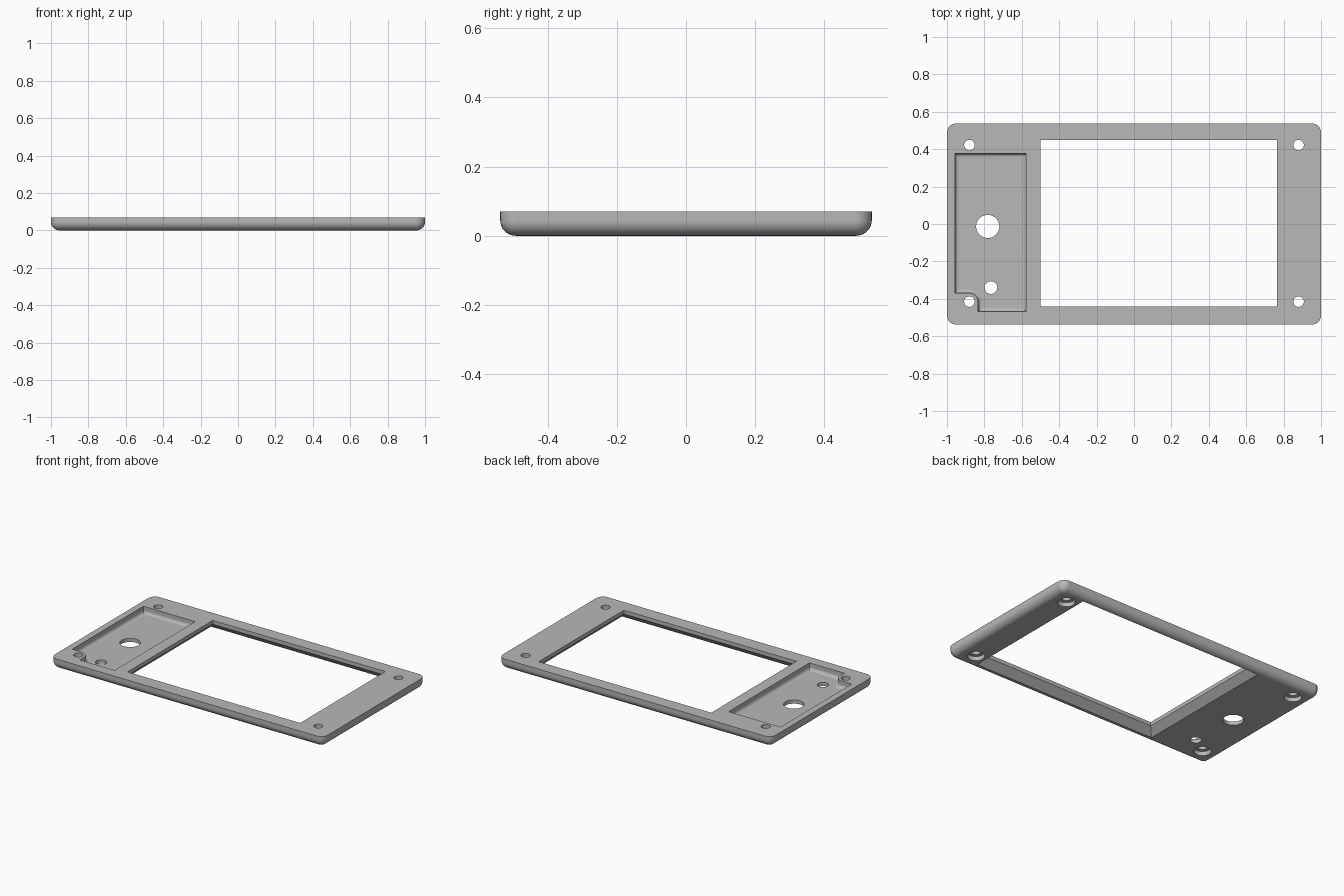
import bpy
import bmesh
from math import sin, cos, pi, radians

cube = bpy.data.objects.get("Cube")
if cube:
    bpy.data.objects.remove(cube)

HEIGHT = 0.07
grey = bpy.data.materials.new("plain grey")
grey.use_nodes = True
colour = (0.48, 0.48, 0.48, 1)
grey.diffuse_color = colour
grey.node_tree.nodes["Principled BSDF"].inputs["Base Color"].default_value = colour


def arc(cx, cy, r, start, end, steps):
    return [(cx + r * cos(radians(start + (end - start) * k / steps)),
             cy + r * sin(radians(start + (end - start) * k / steps)))
            for k in range(steps + 1)]


def circle(cx, cy, r):
    return arc(cx, cy, r, 0, 360, 40)[:-1]


def rectangle(x0, x1, y0, y1, grow=0):
    return [(x0 - grow, y0 - grow), (x1 + grow, y0 - grow),
            (x1 + grow, y1 + grow), (x0 - grow, y1 + grow)]


def rounded_rectangle(hx, hy, r):
    points = []
    for sx, sy, start in ((1, 1, 0), (-1, 1, 90), (-1, -1, 180), (1, -1, 270)):
        points += arc(sx * (hx - r), sy * (hy - r), r, start, start + 90, 8)
    return points


def loft(name, layers):
    """Solid through stacked outlines, given as (z, points) from low to high."""
    bm = bmesh.new()
    rings = [[bm.verts.new((x, y, z)) for x, y in pts] for z, pts in layers]
    for low, high in zip(rings, rings[1:]):
        for k in range(len(low)):
            n = (k + 1) % len(low)
            bm.faces.new((low[k], low[n], high[n], high[k]))
    bm.faces.new(rings[0][::-1])
    bm.faces.new(rings[-1])
    bmesh.ops.recalc_face_normals(bm, faces=bm.faces)
    mesh = bpy.data.meshes.new(name)
    bm.to_mesh(mesh)
    bm.free()
    mesh.materials.append(grey)
    obj = bpy.data.objects.new(name, mesh)
    bpy.context.collection.objects.link(obj)
    return obj


def fillet(r, steps=8):
    """Inset and height pairs of a quarter round, from flat to upright."""
    return [(r * (1 - sin(a)), r * (1 - cos(a)))
            for a in (pi / 2 * k / steps for k in range(steps + 1))]


# Plate with a rounded underside edge
layers = [(z, rounded_rectangle(1 - i, 0.537 - i, 0.048 - i)) for i, z in fillet(0.045)]
layers.append((HEIGHT, rounded_rectangle(1, 0.537, 0.048)))
plate = loft("faceplate", layers)

# Display window, chamfered outward underneath
window = (-0.5, 0.765, -0.442, 0.45)
cutters = [loft("window_cutter", [
    (-0.01, rectangle(*window, 0.055)),
    (0.04, rectangle(*window, 0.005)),
    (0.045, rectangle(*window)),
    (0.1, rectangle(*window))])]


# Sunken tray, stepped around the corner screw
def tray_outline(i):
    left, right, top, bottom = -0.957 + i, -0.577 - i, 0.377 - i, -0.468 + i
    step = arc(-0.885, -0.42, 0.052 + i, 0, 90, 10)
    return [(right, bottom), (right, top), (left, top), (left, step[-1][1])] \
        + step[::-1] + [(step[0][0], bottom)]


FLOOR = 0.024
layers = [(FLOOR + z, tray_outline(i)) for i, z in fillet(0.022)]
layers.append((0.1, tray_outline(0)))
cutters.append(loft("tray_cutter", layers))

# Through holes in the tray floor
for name, x, y, r in (("knob_hole", -0.782, -0.013, 0.062),
                      ("small_hole", -0.765, -0.34, 0.034)):
    cutters.append(loft(name, [(-0.1, circle(x, y, r)), (0.1, circle(x, y, r))]))

# Corner screw holes, counterbored from below
for x in (-0.88, 0.88):
    for y in (-0.415, 0.422):
        wide, narrow = circle(x, y, 0.053), circle(x, y, 0.028)
        cutters.append(loft("screw_hole", [
            (-0.1, wide), (0.028, wide), (0.028, narrow), (0.1, narrow)]))

bpy.context.view_layer.objects.active = plate
for cutter in cutters:
    mod = plate.modifiers.new("cut", "BOOLEAN")
    mod.operation = "DIFFERENCE"
    mod.solver = "EXACT"
    mod.object = cutter
    bpy.ops.object.modifier_apply(modifier=mod.name)
    bpy.data.objects.remove(cutter)

# Smooth rounds with crisp flat faces
bpy.ops.object.select_all(action="DESELECT")
plate.select_set(True)
bpy.ops.object.shade_smooth_by_angle(angle=radians(30))
weighted = plate.modifiers.new("flat_faces", "WEIGHTED_NORMAL")
weighted.keep_sharp = True
